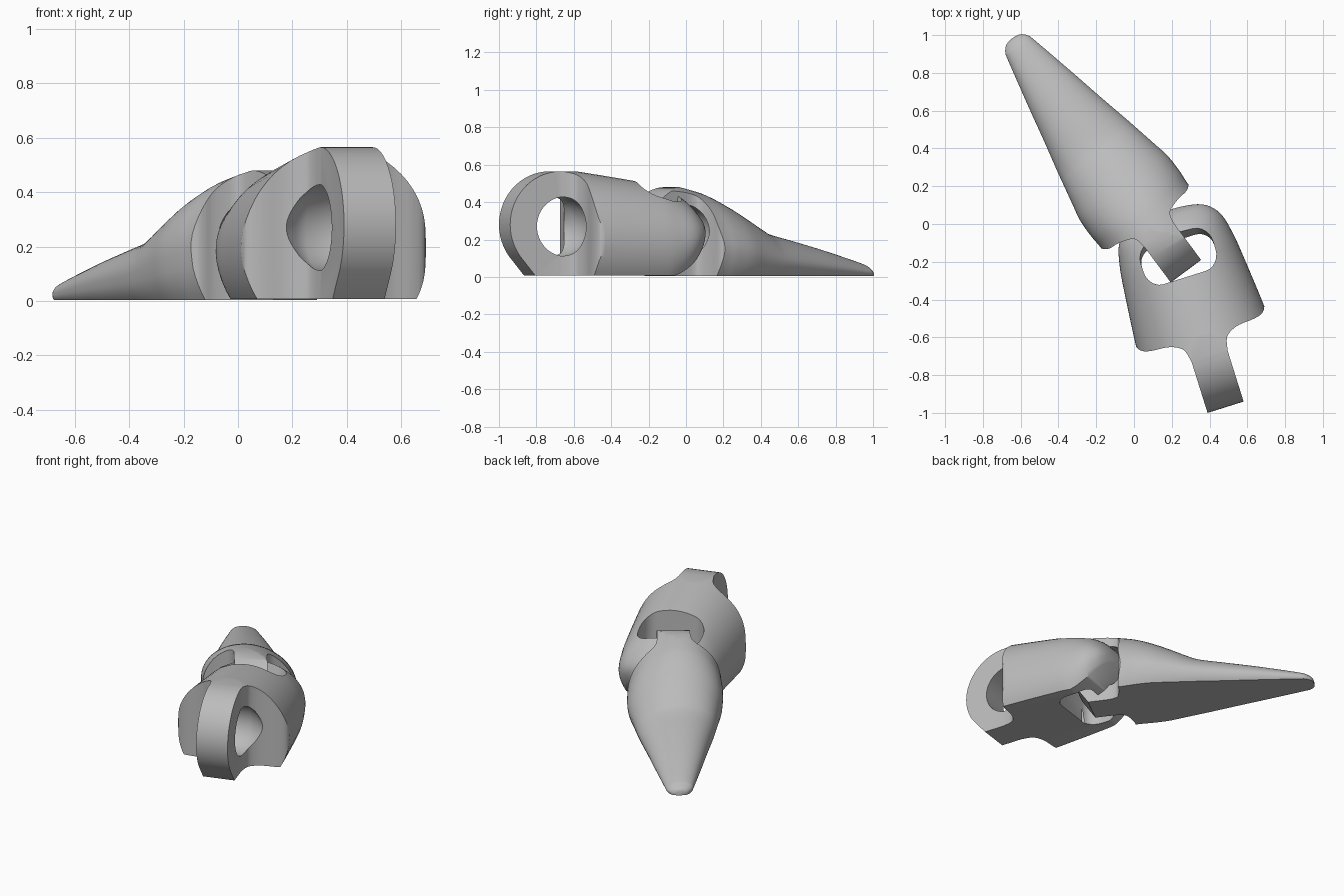
import bpy
import bmesh
from math import sin, cos, asin, pi, radians
from mathutils import Vector, Matrix

cube = bpy.data.objects.get("Cube")
if cube:
    bpy.data.objects.remove(cube, do_unlink=True)

grey = bpy.data.materials.new("plain_grey")
grey.use_nodes = True
grey.diffuse_color = (0.5, 0.5, 0.5, 1)
grey.node_tree.nodes["Principled BSDF"].inputs["Base Color"].default_value = (0.5, 0.5, 0.5, 1)


def spline(points, steps=5):
    """Smooth curve through points of any dimension."""
    p = [Vector(q) for q in points]
    p = [p[0]] + p + [p[-1]]
    out = []
    for a, b, c, d in zip(p, p[1:], p[2:], p[3:]):
        for i in range(steps):
            t = i / steps
            out.append(b + 0.5 * t * ((c - a) + t * ((2 * a - 5 * b + 4 * c - d)
                                                     + t * (3 * (b - c) + d - a))))
    return out + [p[-1]]


def skin(name, rings):
    """Closed solid through a list of matching rings."""
    bm = bmesh.new()
    loops = [[bm.verts.new(v) for v in ring] for ring in rings]
    for a, b in zip(loops, loops[1:]):
        for i in range(len(a)):
            j = (i + 1) % len(a)
            bm.faces.new((a[i], a[j], b[j], b[i]))
    bm.faces.new(loops[0])
    bm.faces.new(loops[-1])
    bmesh.ops.recalc_face_normals(bm, faces=bm.faces)
    mesh = bpy.data.meshes.new(name)
    bm.to_mesh(mesh)
    bm.free()
    obj = bpy.data.objects.new(name, mesh)
    bpy.context.collection.objects.link(obj)
    return obj


def arch_loft(name, stations, lean=0.0, n=40):
    """Rounded arch with a flat base; stations are (along, half width, top, base)."""
    centre = 0.35
    dip = asin(centre / (1 - centre))
    angles = [-dip + (pi + 2 * dip) * i / n for i in range(n + 1)]
    rings = []
    for y, w, top, base in spline(stations):
        ring = []
        for a in angles:
            k = centre + (1 - centre) * sin(a)
            ring.append((w * (cos(a) - lean * max(0, k - centre)), y, base + (top - base) * k))
        rings.append(ring)
    return skin(name, rings)


def plan_prism(half):
    """Mirrored plan outline, extruded upwards."""
    outline = list(half) + [(-x, y) for x, y in reversed(half)]
    return skin("plan_cutter", [[(x, y, z) for x, y in outline] for z in (-1, 1)])


def eye_cutter(y, z, r, n=48):
    """Cross hole that narrows into the shoulders at both ends."""
    shape = [(-0.2, 0.52), (-0.15, 0.8), (-0.1, 1), (0.1, 1), (0.15, 0.8), (0.2, 0.52)]
    return skin("eye_cutter", [[(x, y + r * k * cos(2 * pi * i / n), z + r * k * sin(2 * pi * i / n))
                                for i in range(n)] for x, k in shape])


def window_cutter(y0, y1, w, corner=0.08):
    """Rounded upright slot, flared towards the bar above and below."""
    rings = []
    for z, flare in ((-0.1, 1.25), (0.1, 1.1), (0.18, 1), (0.3, 1), (0.38, 1.12), (0.65, 1.5)):
        ring = []
        for sx, sy, start in ((1, 1, 0), (-1, 1, 90), (-1, -1, 180), (1, -1, 270)):
            for i in range(7):
                a = radians(start + 15 * i)
                x = sx * (w - corner) + corner * cos(a)
                y = (y1 - corner if sy > 0 else y0 + corner) + corner * sin(a)
                ring.append((x, y0 + (y - y0) * flare, z))
        rings.append(ring)
    return skin("window_cutter", rings)


def cut(obj, cutter, operation):
    mod = obj.modifiers.new("cut", "BOOLEAN")
    mod.object, mod.operation, mod.solver = cutter, operation, "EXACT"
    bpy.context.view_layer.objects.active = obj
    bpy.ops.object.modifier_apply(modifier=mod.name)
    bpy.data.objects.remove(cutter, do_unlink=True)


def nose_prism(y, z, r, foot, floor):
    """Side outline: front arc of the hinge ring, then a plain box behind."""
    arc = [(y + r * cos(radians(a)), z + r * sin(radians(a))) for a in range(90, 217, 6)]
    outline = arc + [(foot, floor), (1.6, floor), (1.6, 0.6), (y + 0.2, 0.6), (y + 0.14, z + r)]
    return skin("side_cutter", [[(x, b, c) for b, c in outline] for x in (-1, 1)])


def finish(obj, origin, along):
    u = Vector(along).normalized()
    obj.matrix_world = Matrix(((u.y, u.x, 0, origin[0]), (-u.x, u.y, 0, origin[1]),
                               (0, 0, 1, 0), (0, 0, 0, 1)))
    obj.data.materials.clear()
    obj.data.materials.append(grey)
    for poly in obj.data.polygons:
        poly.material_index = 0
    bpy.ops.object.select_all(action="DESELECT")
    obj.select_set(True)
    bpy.context.view_layer.objects.active = obj
    bpy.ops.object.shade_smooth_by_angle(angle=radians(35))


# Middle link: hinge ring in front, window and domed cross bar behind
link = arch_loft("middle_link", [(-0.05, 0.37, 0.61, 0), (0.25, 0.367, 0.585, 0), (0.45, 0.356, 0.557, 0),
                                 (0.76, 0.327, 0.507, 0), (0.88, 0.311, 0.476, 0.01), (0.98, 0.285, 0.42, 0.07),
                                 (1.04, 0.238, 0.36, 0.14), (1.07, 0.18, 0.315, 0.19),
                                 (1.083, 0.1, 0.275, 0.225), (1.086, 0.04, 0.258, 0.24)])
shoulder = spline([(0.1, 0.28), (0.115, 0.345), (0.145, 0.375), (0.2, 0.395),
                   (0.29, 0.403), (0.34, 0.422), (0.365, 0.47)], 4)
cut(link, plan_prism([(0.1, -0.02)] + shoulder + [(0.45, 0.5), (0.45, 1.2)]), "INTERSECT")
cut(link, nose_prism(0.285, 0.28, 0.285, 0.14, 0.008), "INTERSECT")
cut(link, window_cutter(0.72, 0.92, 0.2), "DIFFERENCE")
cut(link, eye_cutter(0.31, 0.27, 0.16), "DIFFERENCE")
finish(link, (0.485, -0.97), (-0.3, 0.954))

# Tail tip: hinge ring looped round the bar, body tapering to a rounded point
tail = arch_loft("tail_tip", [(-0.05, 0.3, 0.505, 0), (0.2, 0.29, 0.492, 0), (0.36, 0.285, 0.462, 0),
                              (0.45, 0.29, 0.432, 0), (0.55, 0.287, 0.385, 0), (0.65, 0.267, 0.332, 0),
                              (0.75, 0.246, 0.275, 0), (0.83, 0.229, 0.237, 0), (1.01, 0.188, 0.194, 0),
                              (1.2, 0.147, 0.148, 0), (1.45, 0.09, 0.08, 0), (1.5, 0.075, 0.06, 0),
                              (1.53, 0.045, 0.04, 0), (1.538, 0.008, 0.015, 0)], lean=0.2)
shoulder = spline([(0.1, 0.23), (0.108, 0.28), (0.13, 0.31), (0.2, 0.332),
                   (0.25, 0.338), (0.28, 0.355), (0.31, 0.4)], 4)
cut(tail, plan_prism([(0.1, -0.02)] + shoulder + [(0.5, 0.42), (0.5, 1.6)]), "INTERSECT")
cut(tail, nose_prism(0.24, 0.24, 0.24, 0.11, 0.004), "INTERSECT")
cut(tail, eye_cutter(0.245, 0.245, 0.14), "DIFFERENCE")
finish(tail, (0.275, -0.25), (-0.597, 0.802))
